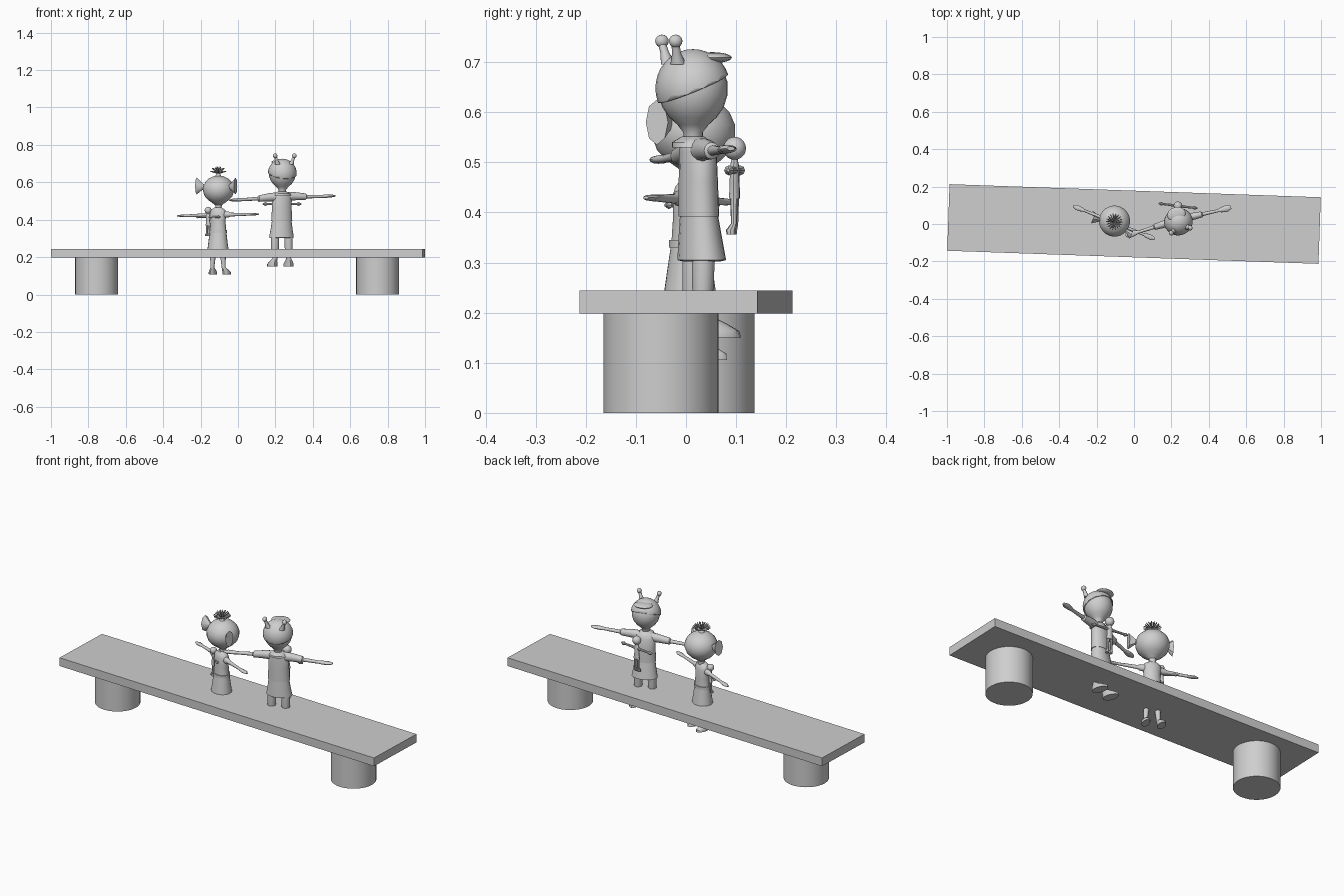
import bpy, bmesh, math
from mathutils import Matrix, Vector

if "Cube" in bpy.data.objects:
    bpy.data.objects.remove(bpy.data.objects["Cube"])

mat = bpy.data.materials.new("light grey")
mat.diffuse_color = (0.62, 0.62, 0.62, 1)
mat.use_nodes = True
mat.node_tree.nodes["Principled BSDF"].inputs["Base Color"].default_value = mat.diffuse_color


def finish(name, bm, M=Matrix(), smooth=True):
    bm.transform(M)
    bmesh.ops.recalc_face_normals(bm, faces=bm.faces)
    me = bpy.data.meshes.new(name)
    bm.to_mesh(me)
    bm.free()
    me.materials.append(mat)
    ob = bpy.data.objects.new(name, me)
    bpy.context.collection.objects.link(ob)
    if smooth:
        bpy.ops.object.select_all(action='DESELECT')
        ob.select_set(True)
        bpy.context.view_layer.objects.active = ob
        bpy.ops.object.shade_smooth_by_angle(angle=math.radians(40))
    return ob


def loft(name, rings, M, axis='z', n=16):
    """Skin elliptical rings (x, y, z, ru, rv) stacked along an axis."""
    bm = bmesh.new()
    loops = []
    for x, y, z, ru, rv in rings:
        loop = []
        for i in range(n):
            a = 2 * math.pi * i / n
            u, v = ru * math.cos(a), rv * math.sin(a)
            loop.append(bm.verts.new((x + u, y + v, z) if axis == 'z' else (x, y + u, z + v)))
        loops.append(loop)
    for a, b in zip(loops, loops[1:]):
        for i in range(n):
            bm.faces.new((a[i], a[(i + 1) % n], b[(i + 1) % n], b[i]))
    bm.faces.new(loops[0])
    bm.faces.new(loops[-1])
    return finish(name, bm, M)


def ball(name, loc, scale, M, seg=16):
    bm = bmesh.new()
    bmesh.ops.create_uvsphere(bm, u_segments=seg, v_segments=seg // 2 + 2, radius=1)
    return finish(name, bm, M @ Matrix.Translation(loc) @ Matrix.Diagonal((*scale, 1)))


def place(x, y, deg):
    return Matrix.Translation((x, y, 0)) @ Matrix.Rotation(math.radians(deg), 4, 'Z')


def limbs(who, M, arm, leg, tilt):
    """Arms along x and legs along z, mirrored left and right."""
    for s, side in ((-1, "left"), (1, "right")):
        loft(f"{who}_{side}_arm", [(s * x, y, z + s * tilt * x, u, v) for x, y, z, u, v in arm], M, 'x', 12)
        loft(f"{who}_{side}_leg", [(s * x, y, z, u, v) for x, y, z, u, v in leg], M, 'z', 12)


def doll(who, M, z, k):
    """Thin toy with a ball head and spread arms; z is the head centre."""
    ball(f"{who}_toy_head", (0, 0, z), (0.023 * k,) * 3, M)
    loft(f"{who}_toy_body", [(0, 0, z - h * k, u * k, v * k) for h, u, v in (
        (0.02, .006, .006), (0.036, .016, .009), (0.07, .014, .010), (0.1, .02, .011))], M, n=10)
    for s in (-1, 1):
        loft(f"{who}_toy_arm", [(s * x * k, 0, z - 0.044 * k, r * k, r * k) for x, r in (
            (.008, .008), (.05, .006), (.08, .006), (.09, .010), (.105, .003))], M, 'x', 8)
        loft(f"{who}_toy_leg", [(s * .01 * k, y * k, z - h * k, r * k, r * k) for y, h, r in (
            (0, .09, .008), (0, .15, .006), (-.006, .163, .010), (-.006, .172, .009))], M, n=8)


# Bench slab and two round supports
bm = bmesh.new()
bmesh.ops.create_cube(bm, size=1)
finish("bench_top", bm, Matrix.Translation((0, 0, .221)) @ Matrix.Rotation(math.radians(-2.02), 4, 'Z')
       @ Matrix.Diagonal((1.986, .356, .046, 1)), False)
for x, y in ((-.756, .022), (.747, -.05)):
    bm = bmesh.new()
    bmesh.ops.create_cone(bm, cap_ends=True, segments=32, radius1=.115, radius2=.115, depth=.198)
    finish("bench_support", bm, Matrix.Translation((x, y, .099)))

# Taller child
B = place(.237, .014, 15)
loft("tall_head", [(0, 0, z, r, r * .97) for z, r in (
    (.535, .02), (.56, .02), (.575, .032), (.59, .049), (.61, .063), (.635, .071),
    (.66, .071), (.685, .062), (.705, .045), (.717, .02))], B, n=24)
loft("tall_coat", [(0, y, z, u, v) for z, y, u, v in (
    (.552, 0, .022, .02), (.54, .005, .044, .03), (.52, .01, .055, .036), (.46, .011, .054, .038),
    (.392, .012, .058, .039))], B, n=20)
loft("tall_skirt", [(0, y, z, u, v) for z, y, u, v in (
    (.4, .012, .053, .036), (.35, .015, .06, .042), (.305, .018, .068, .047), (.302, .018, .05, .035))], B, n=20)
loft("tall_collar", [(0, 0, .53, .048, .042), (0, -.002, .54, .042, .04), (0, 0, .552, .022, .022)], B)
limbs("tall", B,
      [(.03, .006, .523, .022, .024), (.07, .006, .523, .02, .022), (.13, .004, .518, .016, .017),
       (.135, .004, .518, .01, .01), (.22, 0, .516, .008, .008), (.24, 0, .516, .014, .009),
       (.27, 0, .516, .018, .008), (.292, 0, .516, .008, .004)],
      [(.037, .012, .32, .023, .024), (.038, .01, .25, .022, .022), (.038, .01, .195, .013, .014),
       (.042, .025, .18, .019, .03), (.045, .04, .163, .026, .044), (.045, .042, .15, .026, .045)], .04)
# Cap: a shell cut along a slope that rises to the brim
bm = bmesh.new()
bmesh.ops.create_uvsphere(bm, u_segments=28, v_segments=18, radius=1)
bm.transform(Matrix.Translation((0, 0, .648)) @ Matrix.Diagonal((.077, .075, .078, 1)))
bmesh.ops.bisect_plane(bm, geom=bm.verts[:] + bm.edges[:] + bm.faces[:], plane_co=(0, -.07, .618),
                       plane_no=(0, -.42, 1), clear_inner=True)
cap = finish("tall_cap", bm, B)
cap.modifiers.new("thickness", 'SOLIDIFY').thickness = .004
ball("tall_cap_brim", (0, .04, .709), (.05, .038, .011), B)
for s in (-1, 1):
    loft("tall_cap_horn", [(s * x, y, z, r, r) for x, y, z, r in (
        (.036, -.04, .695, .016), (.045, -.046, .718, .009), (.051, -.05, .736, .008))], B, n=10)
    ball("tall_cap_horn_tip", (s * .053, -.05, .742), (.012, .014, .013), B, 12)
doll("tall", place(.235, .097, -7), .528, 1)

# Shorter child
G = place(-.107, .008, -22)
loft("short_head", [(0, .008, z, r, r) for z, r in (
    (.455, .016), (.478, .018), (.49, .034), (.505, .056), (.525, .074), (.55, .083),
    (.575, .083), (.6, .072), (.62, .052), (.634, .022))], G, n=24)
loft("short_top", [(0, y, z, u, v) for z, y, u, v in (
    (.465, 0, .02, .018), (.452, 0, .04, .027), (.435, 0, .047, .032), (.39, 0, .041, .033),
    (.34, 0, .046, .036))], G, n=20)
loft("short_belt", [(0, 0, z, .05, .041) for z in (.33, .345)], G, n=20)
loft("short_skirt", [(0, 0, z, u, v) for z, u, v in (
    (.335, .046, .037), (.29, .051, .044), (.235, .058, .052))], G, n=20)
limbs("short", G,
      [(.03, 0, .427, .016, .018), (.06, 0, .427, .014, .016), (.075, 0, .426, .009, .01),
       (.17, 0, .425, .007, .007), (.19, 0, .425, .012, .007), (.215, 0, .425, .014, .006),
       (.235, 0, .425, .006, .003)],
      [(.028, 0, .25, .017, .017), (.03, 0, .19, .014, .014), (.032, 0, .145, .01, .011),
       (.036, .014, .133, .015, .025), (.04, .026, .118, .02, .036), (.04, .027, .106, .019, .036)], .02)
# Flared pigtails
for s in (-1, 1):
    loft("short_pigtail", [(s * x, y, z, u, v) for x, y, z, u, v in (
        (.066, -.012, .573, .008, .01), (.083, -.018, .577, .012, .018),
        (.112, -.026, .58, .024, .045))], G, 'x', 8)
# Spiky tuft on the crown
loft("short_tuft_base", [(0, .004, .625, .02, .02), (0, .004, .642, .012, .012), (0, .004, .65, .008, .008)], G, n=12)
bm = bmesh.new()
for ring, (count, tilt, length) in enumerate(((18, 72, .046), (14, 48, .045), (8, 20, .04))):
    for i in range(count):
        T = (Matrix.Translation((0, .004, .645)) @ Matrix.Rotation(2 * math.pi * (i + ring * .5) / count, 4, 'Z')
             @ Matrix.Rotation(math.radians(tilt), 4, 'Y') @ Matrix.Translation((0, 0, length / 2)))
        bmesh.ops.create_cone(bm, cap_ends=True, segments=5, radius1=.0015, radius2=.0025,
                              depth=length, matrix=T)
finish("short_tuft", bm, G)
doll("short", place(-.16, .012, -40), .45, .8)
